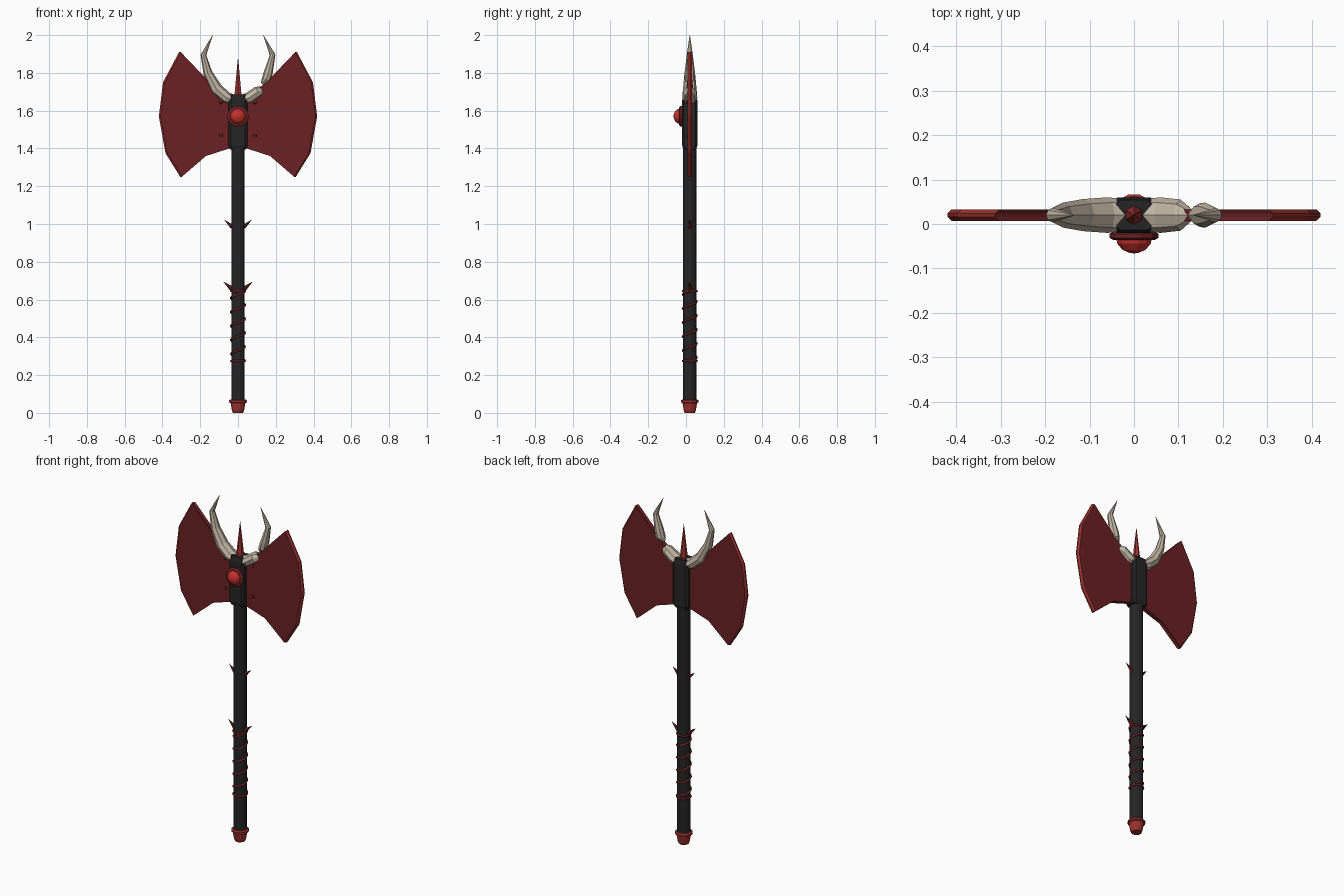
import bpy, bmesh, math
from mathutils import Vector, Matrix

if "Cube" in bpy.data.objects:
    bpy.data.objects.remove(bpy.data.objects["Cube"])

CY = 0.02  # depth of the axe's centre plane


def mat(name, c):
    m = bpy.data.materials.new(name)
    m.diffuse_color = (*c, 1)
    m.use_nodes = True
    m.node_tree.nodes["Principled BSDF"].inputs["Base Color"].default_value = m.diffuse_color
    return m


DARK = mat("dark_red", (0.145, 0.015, 0.017))
RED = mat("red", (0.33, 0.032, 0.028))
GEM = mat("gem_red", (0.58, 0.03, 0.026))
BLACK = mat("black", (0.018, 0.018, 0.018))
BONE = mat("bone", (0.54, 0.47, 0.37))


def finish(name, bm, *mats):
    bmesh.ops.recalc_face_normals(bm, faces=bm.faces)
    me = bpy.data.meshes.new(name)
    bm.to_mesh(me)
    bm.free()
    for m in mats:
        me.materials.append(m)
    ob = bpy.data.objects.new(name, me)
    bpy.context.collection.objects.link(ob)
    return ob


def loft(name, rings, *mats):
    """Skin a list of equal-length point rings, capping both ends."""
    bm = bmesh.new()
    vs = [[bm.verts.new(p) for p in r] for r in rings]
    n = len(vs[0])
    for a, b in zip(vs, vs[1:]):
        for i in range(n):
            j = (i + 1) % n
            bm.faces.new((a[i], a[j], b[j], b[i]))
    bm.faces.new(vs[0])
    bm.faces.new(vs[-1])
    return finish(name, bm, *mats)


def lathe(name, profile, n, m, matrix):
    """Turn (radius, height) pairs round local z, then place."""
    rings = [[matrix @ Vector((r * math.cos(math.tau * (i + .5) / n),
                               r * math.sin(math.tau * (i + .5) / n), h))
              for i in range(n)] for r, h in profile]
    return loft(name, rings, m)


def cone(name, base, tip, r, n, m):
    base, tip = Vector(base), Vector(tip)
    d = tip - base
    mx = Matrix.Translation(base) @ d.to_track_quat('Z', 'Y').to_matrix().to_4x4()
    return lathe(name, [(r, 0), (r * 0.03, d.length)], n, m, mx)


def horn(name, sx, path):
    """path: x, z, in-plane half width, half depth; eight-sided section."""
    rings = []
    for k, (x, z, w, d) in enumerate(path):
        a, b = path[max(k - 1, 0)], path[min(k + 1, len(path) - 1)]
        t = Vector((b[0] - a[0], b[1] - a[1])).normalized()
        ring = []
        for i in range(8):
            an = math.tau * i / 8
            u = w * math.cos(an)
            ring.append((sx * (x - t.y * u), CY + d * math.sin(an), z + t.x * u))
        rings.append(ring)
    return loft(name, rings, BONE)


UP = Matrix.Translation((0, CY, 0))
FRONT = Matrix.Rotation(math.radians(90), 4, 'X')

# handle and pommel
lathe("handle", [(0.036, 0.05), (0.036, 1.42)], 12, BLACK, UP)
lathe("pommel", [(0.028, 0), (0.033, 0.012), (0.040, 0.052), (0.048, 0.056),
                 (0.048, 0.066), (0.040, 0.072)], 12, RED, UP)

# spiral grip wrap with a closing ring at each end
curve = bpy.data.curves.new("grip_wrap", 'CURVE')
curve.dimensions = '3D'
curve.bevel_depth = 0.006
curve.bevel_resolution = 1


def strand(z0, z1, turns, closed):
    n = int(turns * 12)
    s = curve.splines.new('POLY')
    cnt = n if closed else n + 1
    s.points.add(cnt - 1)
    for i in range(cnt):
        a = math.tau * i / 12
        s.points[i].co = (0.037 * math.cos(a), CY + 0.037 * math.sin(a),
                          z0 + (z1 - z0) * i / n, 1)
    s.use_cyclic_u = closed


strand(0.275, 0.645, 5, False)
strand(0.275, 0.275, 1, True)
strand(0.645, 0.645, 1, True)
curve.materials.append(DARK)
bpy.context.collection.objects.link(bpy.data.objects.new("grip_wrap", curve))

# head block: rectangle with chamfered corners, narrowed at both ends
sec = [(-1, -.75), (-.75, -1), (.75, -1), (1, -.75), (1, .75), (.75, 1), (-.75, 1), (-1, .75)]
loft("head_block", [[(x * hx, CY + y * hy, z) for x, y in sec] for z, hx, hy in
                    ((1.395, .042, .034), (1.415, .05, .04), (1.655, .05, .04), (1.685, .04, .034))],
     BLACK)

# gem in its ring, and the top spike
lathe("gem_ring", [(0.05, 0.018), (0.057, 0.022), (0.057, 0.031), (0.048, 0.036)], 12, DARK,
      Matrix.Translation((0, 0, 1.57)) @ FRONT)
lathe("gem", [(0.042, 0.03), (0.039, 0.044), (0.027, 0.058), (0.010, 0.065), (0.001, 0.066)],
      12, GEM, Matrix.Translation((0, 0, 1.57)) @ FRONT)
cone("top_spike", (0, CY, 1.67), (0, CY, 1.88), 0.023, 6, RED)

# blades: first five points are the cutting edge
outline = [(.303, 1.91), (.388, 1.75), (.41, 1.57), (.375, 1.375), (.297, 1.25),
           (.17, 1.36), (.03, 1.405), (.03, 1.66), (.15, 1.75)]
for sx, side in ((-1, "left"), (1, "right")):
    mid = [(x + .009, z) if i < 5 else (x, z) for i, (x, z) in enumerate(outline)]
    blade = loft(side + "_blade", [[(sx * x, CY + y, z) for x, z in pts] for y, pts in
                                   ((-.013, outline), (-.004, mid), (.004, mid), (.013, outline))],
                 DARK, RED)
    for p in blade.data.polygons:  # cutting edge is brighter
        if len(p.vertices) == 4 and p.normal.x * sx > .3 and abs(p.center.x) > .28:
            p.material_index = 1
    # rivets on the blade front
    for x, z in ((.09, 1.645), (.09, 1.467)):
        lathe(side + "_rivet", [(.011, 0), (.009, .006), (.003, .009)], 8, DARK,
              Matrix.Translation((sx * x, CY - .012, z)) @ FRONT)
    # handle thorns
    cone(side + "_upper_thorn", (sx * .03, CY, .985), (sx * .072, CY, 1.022), .013, 5, DARK)
    cone(side + "_grip_thorn", (sx * .03, CY, .655), (sx * .078, CY, .695), .015, 5, DARK)

# horns: whole on the left, broken on the right
root = [(.02, 1.655, .028, .036), (.06, 1.668, .031, .04)]
top = [(.16, 1.80, .024, .028), (.183, 1.895, .015, .016), (.134, 2.0, .001, .001)]
horn("left_horn", -1, root + [(.115, 1.715, .033, .036)] + top)
horn("right_horn_base", 1, root + [(.105, 1.70, .03, .035), (.13, 1.71, .02, .012)])
horn("right_horn_tip", 1, [(.128, 1.742, .01, .006), (.149, 1.765, .024, .027)] + top)
